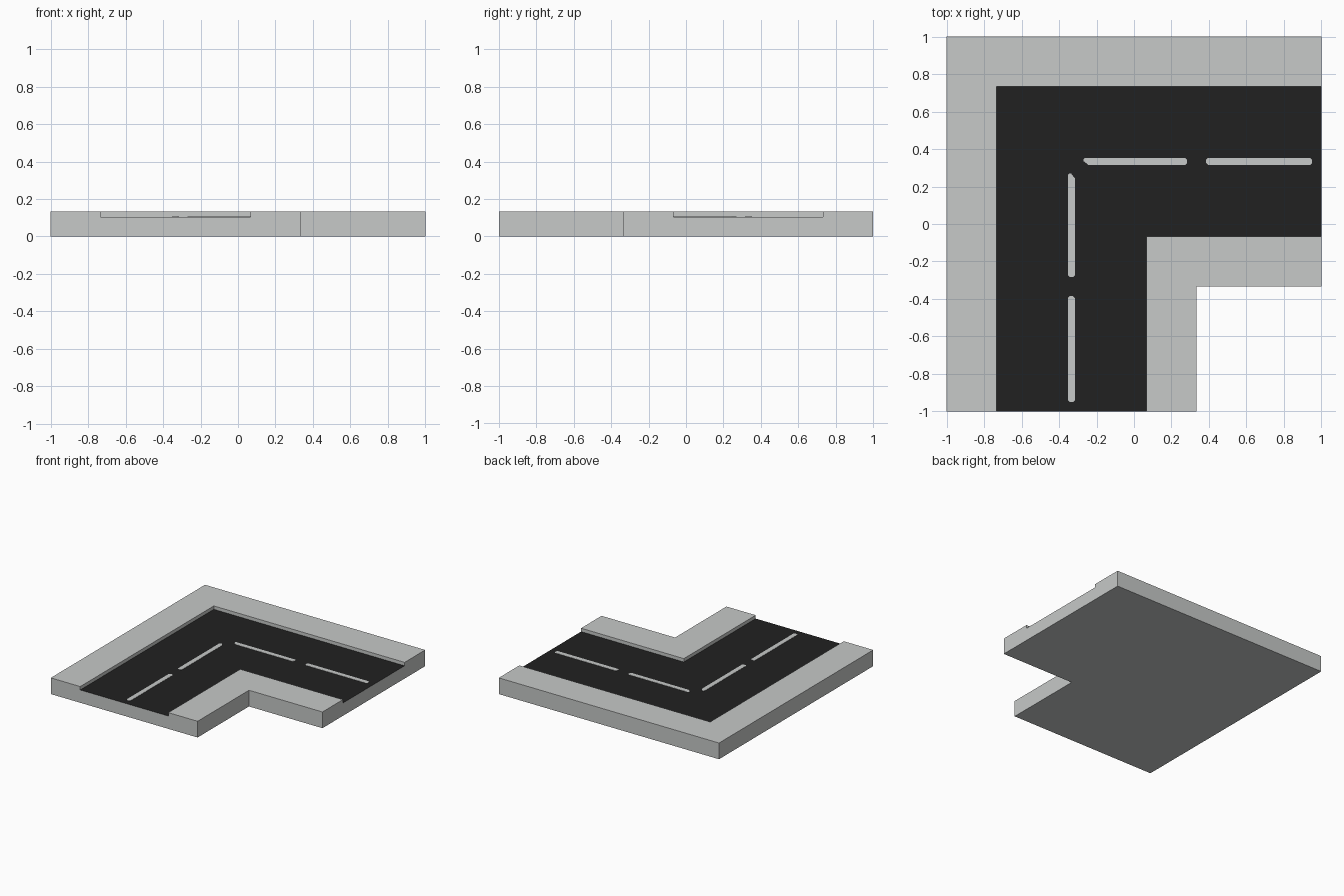
import bpy, bmesh

if "Cube" in bpy.data.objects:
    bpy.data.objects.remove(bpy.data.objects["Cube"])

TOP, ROAD = 0.133, 0.105


def material(name, rgb):
    m = bpy.data.materials.new(name)
    m.diffuse_color = (*rgb, 1)
    m.use_nodes = True
    m.node_tree.nodes["Principled BSDF"].inputs["Base Color"].default_value = m.diffuse_color
    return m


grey = material("pale concrete", (0.57, 0.585, 0.578))
black = material("black asphalt", (0.015, 0.015, 0.015))


def finish(bm, name, mats):
    bmesh.ops.recalc_face_normals(bm, faces=bm.faces[:])
    mesh = bpy.data.meshes.new(name)
    bm.to_mesh(mesh)
    bm.free()
    for m in mats:
        mesh.materials.append(m)
    obj = bpy.data.objects.new(name, mesh)
    bpy.context.collection.objects.link(obj)
    return obj


# Road corner: kerb-and-road cross-section swept round a mitred right angle
profile = [(-1, 0), (-1, TOP), (-0.733, TOP), (-0.733, ROAD),
           (0.067, ROAD), (0.067, TOP), (0.333, TOP), (0.333, 0)]
bm = bmesh.new()
rings = [[bm.verts.new((t, -1, z)) for t, z in profile],
         [bm.verts.new((t, -t, z)) for t, z in profile],
         [bm.verts.new((1, -t, z)) for t, z in profile]]
n = len(profile)
for a, b in zip(rings, rings[1:]):
    for i in range(n):
        j = (i + 1) % n
        bm.faces.new((a[i], a[j], b[j], b[i]))
bm.faces.new(rings[0])
bm.faces.new(rings[-1])
# The sunken road floor is asphalt
for f in bm.faces:
    f.material_index = int(all(abs(v.co.z - ROAD) < 1e-4 for v in f.verts))
finish(bm, "road_corner", [grey, black])


# Lane dashes: thin plates with clipped corners, mirrored across the bend
def dash(name, start, end, clip, mirrored):
    x0, x1, c = -0.353, -0.316, 0.009
    pts = [(x0 + c, start), (x1 - c, start), (x1, start + c), (x1, end - clip * 1.3),
           (x1 - clip, end), (x0 + c, end), (x0, end - c), (x0, start + c)]
    if mirrored:
        pts = [(-y, -x) for x, y in pts]
    bm = bmesh.new()
    face = bm.faces.new([bm.verts.new((x, y, ROAD - 0.001)) for x, y in pts])
    up = bmesh.ops.extrude_face_region(bm, geom=[face])["geom"]
    bmesh.ops.translate(bm, vec=(0, 0, 0.003),
                        verts=[g for g in up if isinstance(g, bmesh.types.BMVert)])
    # drop the hidden underside
    low = [f for f in bm.faces if all(v.co.z < ROAD for v in f.verts)]
    bmesh.ops.delete(bm, geom=low, context="FACES_ONLY")
    obj = finish(bm, name, [grey])
    # make sure the visible top faces upward
    if max(obj.data.polygons, key=lambda p: p.area).normal.z < 0:
        obj.data.flip_normals()


for mirrored, side in ((False, "front"), (True, "right")):
    dash(f"outer_dash_{side}", -0.95, -0.385, 0.009, mirrored)
    dash(f"bend_dash_{side}", -0.283, 0.27, 0.02, mirrored)
